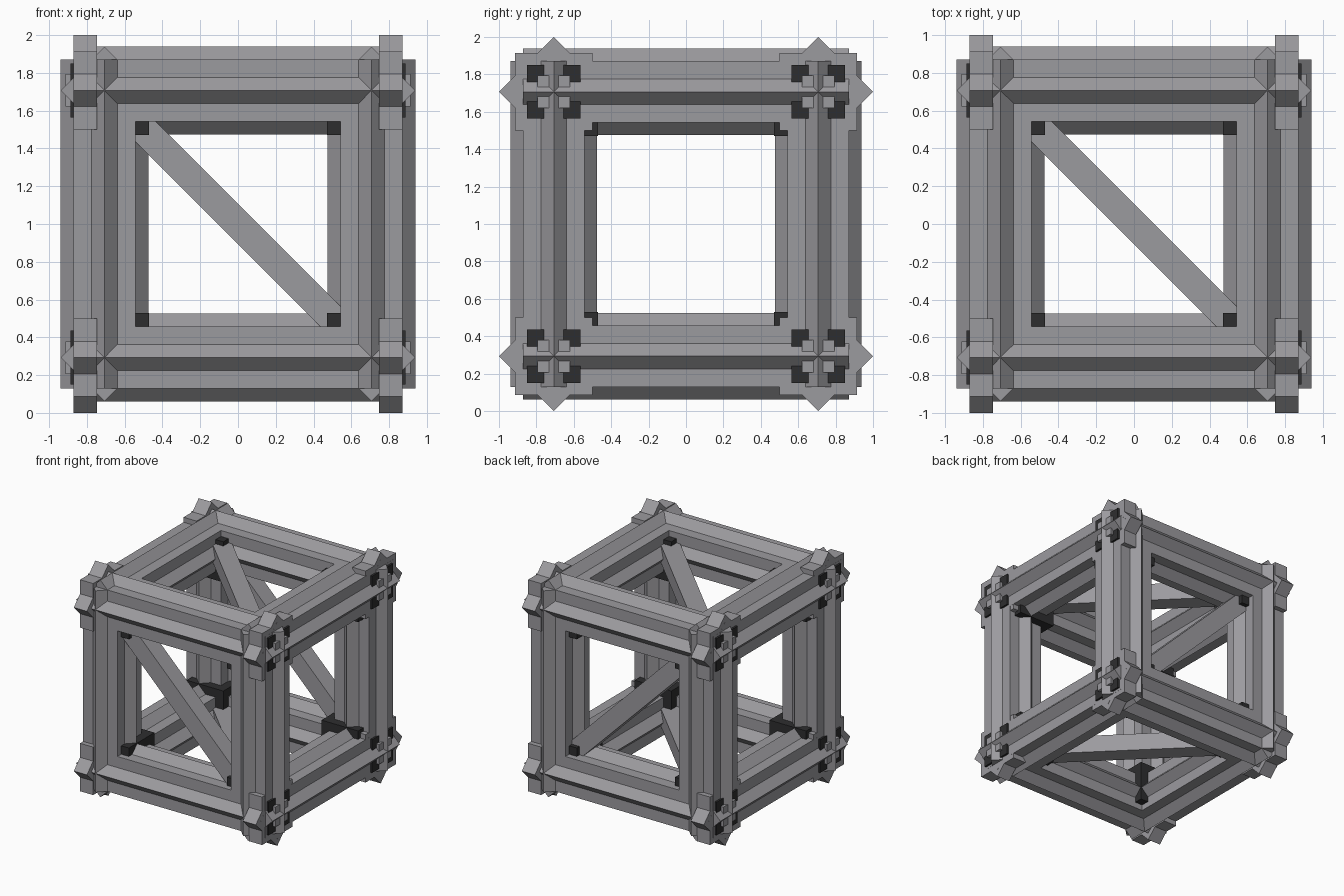
import bpy, bmesh, math
from mathutils import Matrix, Vector
from itertools import product

if "Cube" in bpy.data.objects:
    bpy.data.objects.remove(bpy.data.objects["Cube"], do_unlink=True)

C = 0.707            # distance of every beam axis from the middle
MID = Vector((0, 0, 1))
SIGNS = (-1, 1)


def material(name, rgb):
    m = bpy.data.materials.new(name)
    m.use_nodes = True
    m.diffuse_color = (*rgb, 1)
    m.node_tree.nodes["Principled BSDF"].inputs["Base Color"].default_value = (*rgb, 1)
    return m


steel = material("grey_steel", (0.33, 0.325, 0.345))
black = material("black_fitting", (0.027, 0.027, 0.028))


def finish(bm, name, mat, matrix):
    bm.transform(matrix)
    bmesh.ops.recalc_face_normals(bm, faces=bm.faces)
    mesh = bpy.data.meshes.new(name)
    bm.to_mesh(mesh)
    bm.free()
    mesh.materials.append(mat)
    obj = bpy.data.objects.new(name, mesh)
    obj.location = MID
    bpy.context.collection.objects.link(obj)
    return obj


def along(axis):
    """Rotation that turns the z axis onto the given axis."""
    target = Vector([float(i == axis) for i in range(3)])
    return Vector((0, 0, 1)).rotation_difference(target).to_matrix().to_4x4()


def star_bar(name, radius, length, axis, centre, mat):
    """Eight-pointed star (two crossed squares) extruded along an axis."""
    inner = radius * math.cos(math.pi / 4) / math.cos(math.pi / 8)
    bm = bmesh.new()
    ring = []
    for i in range(16):
        r = inner if i % 2 else radius
        a = i * math.pi / 8
        ring.append(bm.verts.new((r * math.cos(a), r * math.sin(a), -length / 2)))
    face = bm.faces.new(ring)
    ext = bmesh.ops.extrude_face_region(bm, geom=[face])
    top = [v for v in ext["geom"] if isinstance(v, bmesh.types.BMVert)]
    bmesh.ops.translate(bm, verts=top, vec=(0, 0, length))
    return finish(bm, name, mat, Matrix.Translation(centre) @ along(axis))


def box(name, size, centre, mat, rotation=Matrix()):
    bm = bmesh.new()
    bmesh.ops.create_cube(bm, size=1)
    return finish(bm, name, mat, Matrix.Translation(centre) @ rotation @ Matrix.Diagonal((*size, 1)))


# Twelve frame beams
for axis in range(3):
    for a, b in product(SIGNS, repeat=2):
        centre = [a * C, b * C]
        centre.insert(axis, 0)
        star_bar("frame_beam", 0.232, 1.742, axis, centre, steel)

# Eight corners: star collar, inner block, side cap and bolt
for sx, sy, sz in product(SIGNS, repeat=3):
    star_bar("corner_collar", 0.293, 0.125, 0, (sx * 0.808, sy * C, sz * C), steel)
    box("inner_corner_block", (0.35, 0.35, 0.35), Vector((sx, sy, sz)) * 0.645, black)
    box("side_cap", (0.1, 0.286, 0.286), (sx * 0.838, sy * C, sz * C), black)
    box("side_bolt", (0.1, 0.172, 0.172), (sx * 0.863, sy * C, sz * C), steel)

# Diagonal braces on front, back, top and bottom
for s in SIGNS:
    box("upright_brace", (1.6, 0.153, 0.153), (0, s * C, 0), steel,
        Matrix.Rotation(math.pi / 4, 4, 'Y'))
    box("level_brace", (1.6, 0.153, 0.153), (0, 0, s * C), steel,
        Matrix.Rotation(-math.pi / 4, 4, 'Z'))
